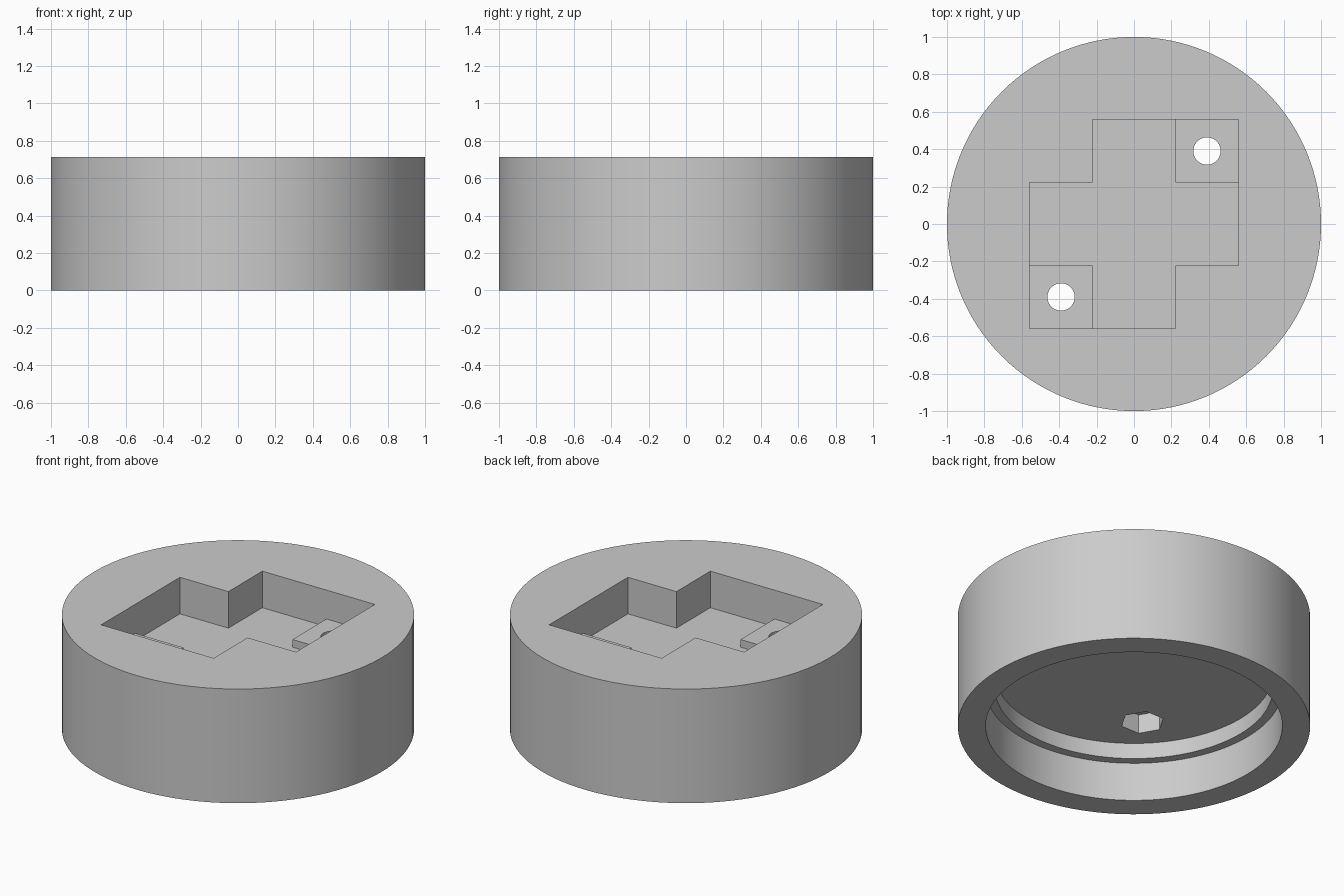
import bpy, bmesh, math

if "Cube" in bpy.data.objects:
    bpy.data.objects.remove(bpy.data.objects["Cube"])

TOP = 0.715       # overall height
FLOOR = 0.486     # pocket floor
PAD = 0.534       # top of the raised screw pads
CEILING = 0.342   # underside recess ceiling
OUT, IN = 0.558, 0.222   # pocket half widths
HOLE = 0.39       # screw hole offset

gray = bpy.data.materials.new("light gray")
gray.diffuse_color = (0.6, 0.6, 0.6, 1)
gray.use_nodes = True
gray.node_tree.nodes["Principled BSDF"].inputs["Base Color"].default_value = gray.diffuse_color


def prism(name, points, z0, z1):
    """Closed straight-walled solid from a counter-clockwise outline."""
    bm = bmesh.new()
    base = [bm.verts.new((x, y, z0)) for x, y in points]
    face = bm.faces.new(base)
    ext = bmesh.ops.extrude_face_region(bm, geom=[face])["geom"]
    bmesh.ops.translate(bm, vec=(0, 0, z1 - z0),
                        verts=[v for v in ext if isinstance(v, bmesh.types.BMVert)])
    bmesh.ops.recalc_face_normals(bm, faces=bm.faces)
    mesh = bpy.data.meshes.new(name)
    bm.to_mesh(mesh)
    bm.free()
    mesh.materials.append(gray)
    obj = bpy.data.objects.new(name, mesh)
    bpy.context.collection.objects.link(obj)
    return obj


def ring(r, n, cx=0, cy=0):
    return [(cx + r * math.cos(2 * math.pi * i / n),
             cy + r * math.sin(2 * math.pi * i / n)) for i in range(n)]


# Round body
body = prism("round_body", ring(1.0, 128), 0, TOP)

# Stepped underside recess
cutters = [prism("lower_recess_cutter", ring(0.842, 128), -0.2, 0.243),
           prism("upper_recess_cutter", ring(0.788, 128), -0.3, CEILING)]

# Cross-shaped pocket in the top
cross = [(IN, -OUT), (IN, -IN), (OUT, -IN), (OUT, IN), (IN, IN), (IN, OUT),
         (-IN, OUT), (-IN, IN), (-OUT, IN), (-OUT, -IN), (-IN, -IN), (-IN, -OUT)]
cutters.append(prism("cross_pocket_cutter", cross, FLOOR, 1))

# Two opposite corners: raised pad, screw hole and hexagonal nut recess
for s in (1, -1):
    a, b = s * IN, s * OUT
    cutters.append(prism("pad_cutter", [(a, a), (b, a), (b, b), (a, b)], PAD, 1))
    cutters.append(prism("nut_cutter", ring(0.125, 6, s * HOLE, s * HOLE), 0.2, 0.462))
    cutters.append(prism("screw_hole_cutter", ring(0.073, 48, s * HOLE, s * HOLE), 0.1, 0.9))

for c in cutters:
    c.hide_render = True
    mod = body.modifiers.new(c.name, 'BOOLEAN')
    mod.operation = 'DIFFERENCE'
    mod.solver = 'EXACT'
    mod.object = c

# Bake the cuts, then drop the cutters
depsgraph = bpy.context.evaluated_depsgraph_get()
baked = bpy.data.meshes.new_from_object(body.evaluated_get(depsgraph))
body.modifiers.clear()
body.data = baked
for c in cutters:
    bpy.data.objects.remove(c)

# Smooth round walls with sharp rims
bpy.context.view_layer.objects.active = body
body.select_set(True)
bpy.ops.object.shade_smooth_by_angle(angle=math.radians(30))
